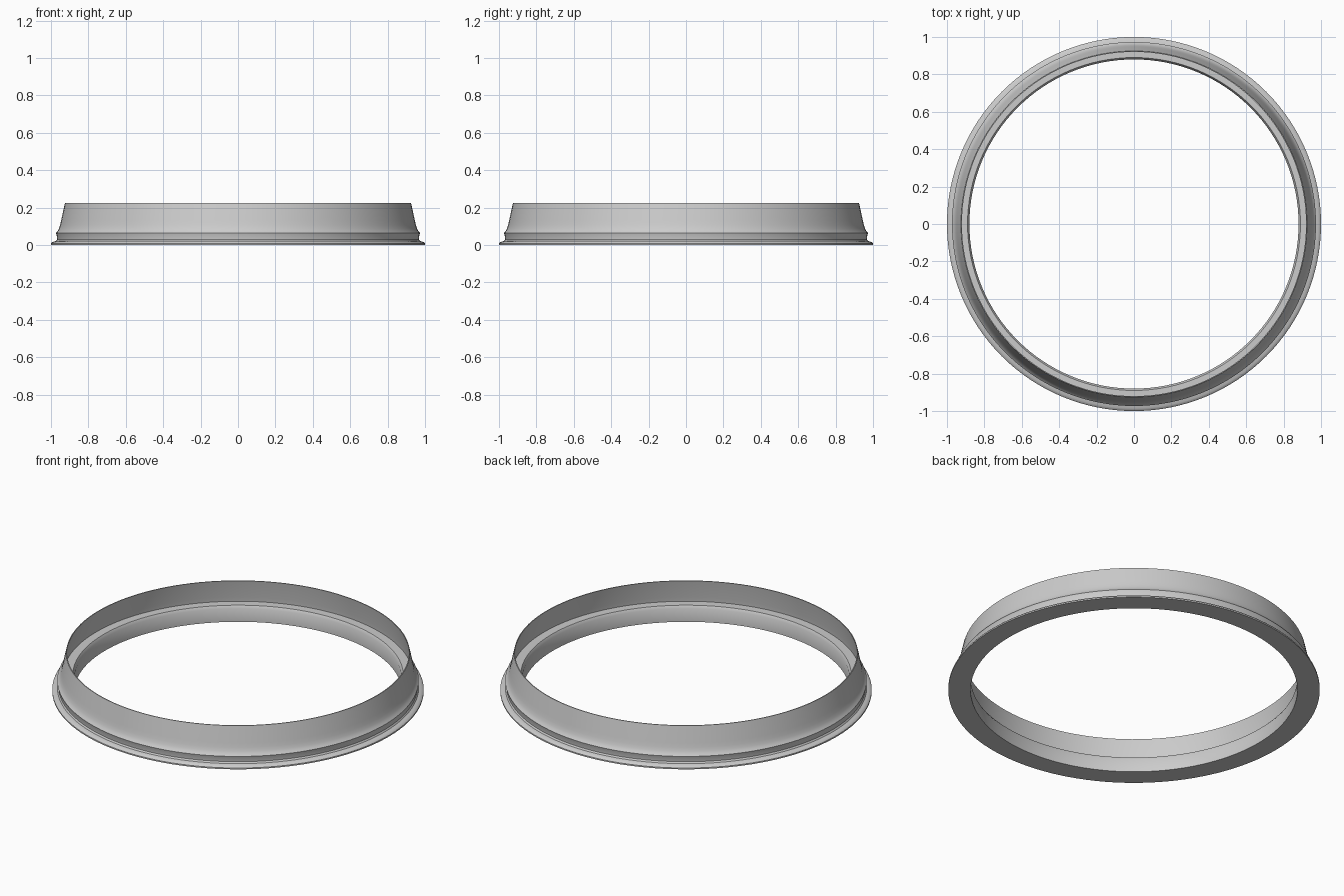
import bpy, bmesh, math
from mathutils import Matrix

cube = bpy.data.objects.get("Cube")
if cube:
    bpy.data.objects.remove(cube, do_unlink=True)

SEGMENTS = 128

# Single grey material
grey = bpy.data.materials.new("plain_grey")
grey.use_nodes = True
colour = (0.6, 0.6, 0.6, 1)
grey.diffuse_color = colour
grey.node_tree.nodes["Principled BSDF"].inputs["Base Color"].default_value = colour

# Cross-section as (radius, height), closed loop
foot = [(0.88, 0), (1, 0), (1, 0.008), (0.995, 0.014), (0.985, 0.018)]
bead = [(0.973, 0.021), (0.967, 0.03), (0.968, 0.045), (0.973, 0.064)]
flared_wall = [(0.964, 0.074), (0.957, 0.088), (0.951, 0.107), (0.946, 0.13), (0.925, 0.225)]
inside = [(0.92, 0.225), (0.938, 0.12), (0.94, 0.094), (0.89, 0.094), (0.88, 0.078)]
profile = foot + bead + flared_wall + inside

# Revolve the section around the vertical axis
bm = bmesh.new()
rings = []
for i in range(SEGMENTS):
    turn = Matrix.Rotation(2 * math.pi * i / SEGMENTS, 3, 'Z')
    rings.append([bm.verts.new(turn.col[0] * r + turn.col[2] * z) for r, z in profile])
for i, ring in enumerate(rings):
    following = rings[(i + 1) % SEGMENTS]
    for j in range(len(profile)):
        k = (j + 1) % len(profile)
        bm.faces.new((ring[j], following[j], following[k], ring[k]))
bmesh.ops.recalc_face_normals(bm, faces=bm.faces)

mesh = bpy.data.meshes.new("stepped_ring")
bm.to_mesh(mesh)
bm.free()
mesh.materials.append(grey)
stepped_ring = bpy.data.objects.new("stepped_ring", mesh)
bpy.context.collection.objects.link(stepped_ring)

# Smooth sides, crisp steps
bpy.ops.object.select_all(action='DESELECT')
stepped_ring.select_set(True)
bpy.context.view_layer.objects.active = stepped_ring
bpy.ops.object.shade_smooth_by_angle(angle=math.radians(35))
